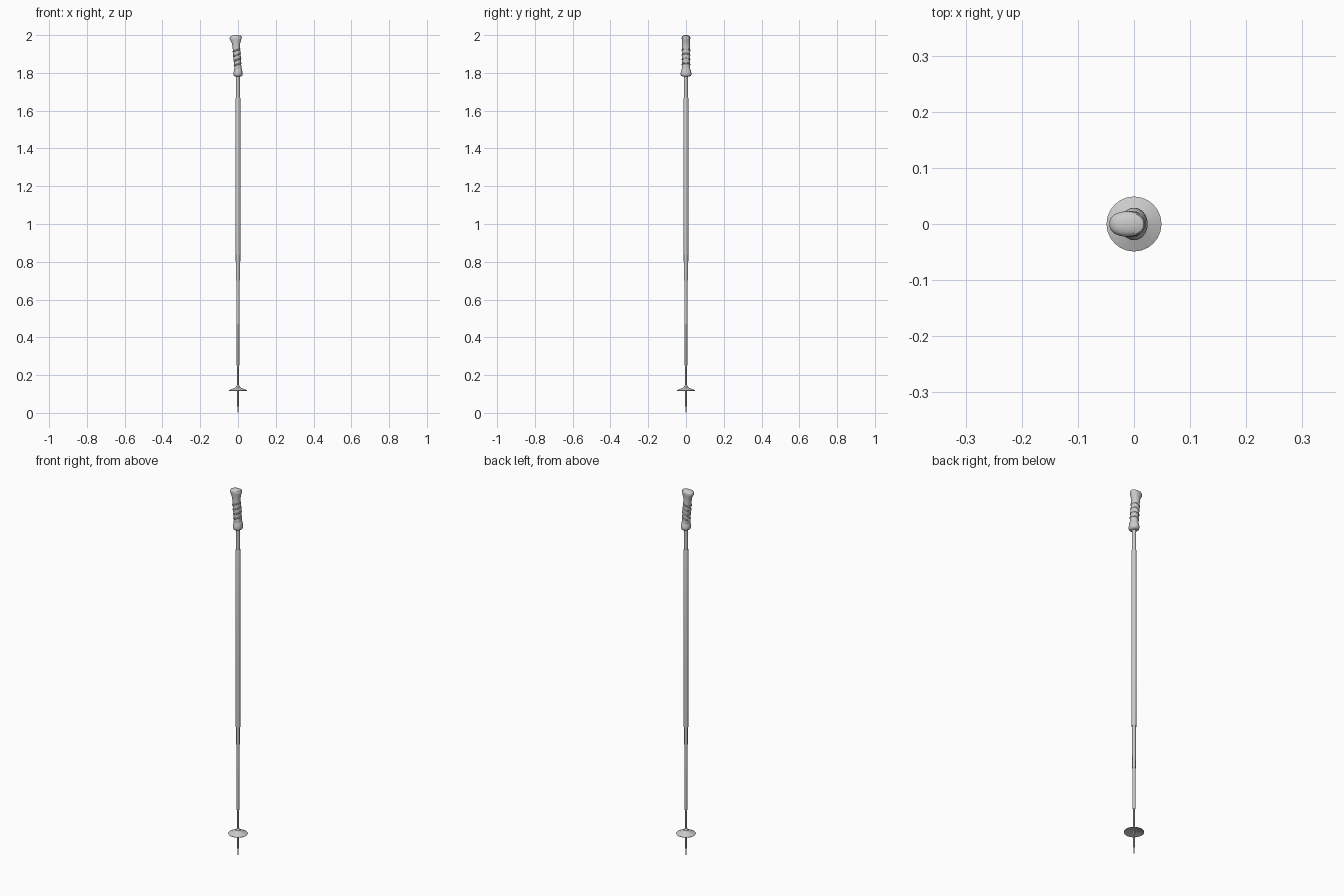
import bpy, bmesh, math


def loft(name, rings, sides=20, power=1.0):
    """Skin a stack of oval rings: (z, centre x, radius x, radius y, slope)."""
    bm = bmesh.new()
    loops = []
    for z, cx, rx, ry, slope in rings:
        loop = []
        for i in range(sides):
            a = 2 * math.pi * i / sides
            c, s = math.cos(a), math.sin(a)
            px = rx * math.copysign(abs(c) ** power, c)
            py = ry * math.copysign(abs(s) ** power, s)
            loop.append(bm.verts.new((cx + px, py, z + slope * px)))
        loops.append(loop)
    for a, b in zip(loops, loops[1:]):
        for i in range(sides):
            j = (i + 1) % sides
            bm.faces.new((a[i], a[j], b[j], b[i]))
    bm.faces.new(loops[0][::-1])
    bm.faces.new(loops[-1])
    bmesh.ops.recalc_face_normals(bm, faces=bm.faces[:])
    me = bpy.data.meshes.new(name)
    bm.to_mesh(me)
    bm.free()
    ob = bpy.data.objects.new(name, me)
    bpy.context.collection.objects.link(ob)
    bpy.ops.object.select_all(action='DESELECT')
    ob.select_set(True)
    bpy.context.view_layer.objects.active = ob
    bpy.ops.object.shade_smooth_by_angle(angle=math.radians(40))
    return ob


def turned(name, profile, sides=20):
    """Round part from (radius, z) points."""
    return loft(name, [(z, 0, r, r, 0) for r, z in profile], sides)


# Telescoping shaft, stepped from thick to thin
turned("upper_shaft", [(0.0105, 1.66), (0.0105, 1.80)])
turned("main_shaft", [(0.0115, 0.70), (0.0128, 1.02), (0.0128, 1.665), (0.0108, 1.672)])
turned("middle_shaft", [(0.0085, 0.47), (0.0088, 0.71)])
turned("lower_shaft", [(0.006, 0.245), (0.0068, 0.252), (0.007, 0.48)])
turned("thin_shaft", [(0.0042, 0.13), (0.0045, 0.25)], 16)

# Spike below the basket
turned("tip_sleeve", [(0.0040, 0.035), (0.0048, 0.125)], 16)
turned("tip_spike", [(0.001, 0.0), (0.0025, 0.006), (0.003, 0.037)], 12)

# Basket: thin flared disc with a hollow underside and a small hub
turned("basket", [(0.005, 0.128), (0.018, 0.126), (0.035, 0.121), (0.048, 0.117),
                  (0.049, 0.119), (0.036, 0.125), (0.020, 0.131), (0.010, 0.137),
                  (0.0075, 0.145), (0.005, 0.147)], 24)

# Grip body leaning back towards -x, with an enlarged slanted head
loft("grip", [
    (1.797, 0.001, 0.018, 0.020, 0),
    (1.815, 0.000, 0.020, 0.023, 0),
    (1.835, -0.001, 0.0185, 0.021, 0),
    (1.860, -0.003, 0.0185, 0.020, 0),
    (1.885, -0.005, 0.0200, 0.0215, 0),
    (1.910, -0.007, 0.0195, 0.0210, 0),
    (1.935, -0.009, 0.0195, 0.0205, 0),
    (1.955, -0.010, 0.0215, 0.0205, 0.05),
    (1.970, -0.011, 0.0270, 0.0215, 0.08),
    (1.980, -0.012, 0.0315, 0.0225, 0.08),
    (1.988, -0.012, 0.0320, 0.0225, 0.08),
    (1.994, -0.012, 0.0290, 0.0200, 0.08),
    (1.9975, -0.012, 0.0200, 0.0140, 0.06),
    (1.9995, -0.012, 0.0080, 0.0060, 0.04)], 32, 0.9)

# Flared collar at the foot of the grip
loft("grip_collar", [
    (1.780, 0, 0.016, 0.018, 0),
    (1.785, 0, 0.022, 0.026, 0),
    (1.793, 0, 0.0245, 0.029, 0),
    (1.802, 0, 0.0235, 0.028, 0),
    (1.816, 0, 0.0215, 0.025, 0.2),
    (1.822, 0, 0.0185, 0.022, 0.2)], 32)

# Raised finger ridges around the handle
for i in range(4):
    z, cx = 1.845 + i * 0.025, -0.0018 - i * 0.0021
    loft(f"finger_ridge_{i + 1}", [
        (z - 0.004, cx, 0.0185, 0.0200, 0.35),
        (z - 0.0015, cx, 0.0212, 0.0228, 0.35),
        (z + 0.0015, cx, 0.0212, 0.0228, 0.35),
        (z + 0.004, cx, 0.0185, 0.0200, 0.35)], 32, 0.9)
